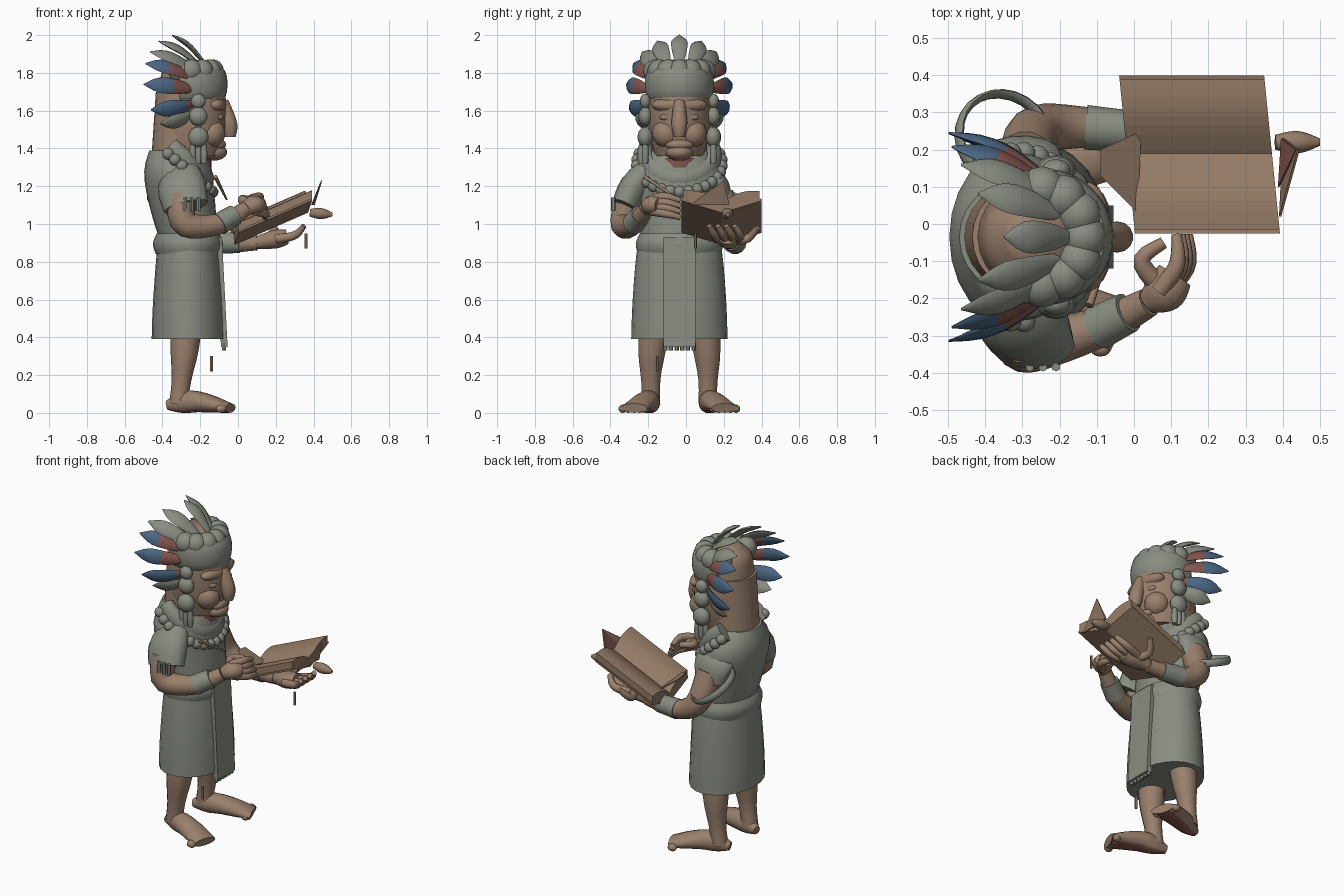
import bpy, bmesh, math
from mathutils import Vector

cube = bpy.data.objects.get("Cube")
if cube:
    bpy.data.objects.remove(cube, do_unlink=True)


def material(name, *rgb):
    mat = bpy.data.materials.new(name)
    mat.use_nodes = True
    mat.diffuse_color = (*rgb, 1)
    mat.node_tree.nodes["Principled BSDF"].inputs["Base Color"].default_value = (*rgb, 1)
    return mat


CLOTH = material("grey green cloth", 0.25, 0.265, 0.22)
SKIN = material("tan skin", 0.32, 0.215, 0.15)
PAPER = material("brown paper", 0.3, 0.2, 0.135)
RED = material("dull red", 0.23, 0.09, 0.075)
BLUE = material("feather blue", 0.07, 0.135, 0.23)
MID = -0.035          # body centre line in y
SIDES = (("right", -1), ("left", 1))


def finish(name, bm, *mats, rule=None, smooth=True):
    bmesh.ops.recalc_face_normals(bm, faces=bm.faces)
    if rule:
        for face in bm.faces:
            face.material_index = rule(face)
    mesh = bpy.data.meshes.new(name)
    bm.to_mesh(mesh)
    bm.free()
    for mat in mats:
        mesh.materials.append(mat)
    ob = bpy.data.objects.new(name, mesh)
    bpy.context.collection.objects.link(ob)
    if smooth:
        bpy.ops.object.select_all(action='DESELECT')
        ob.select_set(True)
        bpy.context.view_layer.objects.active = ob
        bpy.ops.object.shade_smooth_by_angle(angle=math.radians(50))


def resample(rows, count):
    """Even samples of a Catmull-Rom curve through the rows."""
    rows = [Vector(row) for row in rows]
    if len(rows) == 1:
        return rows * (count + 1)
    padded = [rows[0], *rows, rows[-1]]
    samples = []
    for i in range(count + 1):
        u = i / count * (len(rows) - 1)
        k = min(int(u), len(rows) - 2)
        t = u - k
        a, b, c, d = padded[k:k + 4]
        samples.append(b + (c - a) * t / 2 + (a - b * 2.5 + c * 2 - d / 2) * t ** 2
                       + (b * 3 - a - c * 3 + d) * t ** 3 / 2)
    return samples


def sweep(name, path, sizes, *mats, ref=(0, 0, 1), level=False, sides=14, count=9, rule=None):
    """Skin a path; sizes are radii or (width, height) pairs spread along it."""
    centres = resample(path, count)
    pairs = [size if isinstance(size, tuple) else (size, size) for size in sizes]
    bm = bmesh.new()
    rings = []
    for i, (centre, (w, h)) in enumerate(zip(centres, resample(pairs, count))):
        along = (centres[min(i + 1, count)] - centres[max(i - 1, 0)]).normalized()
        side = Vector((1, 0, 0)) if level else along.cross(Vector(ref)).normalized()
        up = Vector((0, 1, 0)) if level else side.cross(along)
        turns = [k * math.tau / sides for k in range(sides)]
        rings.append([bm.verts.new(centre + side * w * math.cos(t) + up * h * math.sin(t)) for t in turns])
    for low, high in zip(rings, rings[1:]):
        for k in range(sides):
            bm.faces.new((low[k - 1], low[k], high[k], high[k - 1]))
    bm.faces.new(rings[0])
    bm.faces.new(rings[-1])
    finish(name, bm, *mats, rule=rule)


def loft(name, x, bottom, top, sizes, mat):
    """Upright body of level oval rings on the centre line."""
    sweep(name, [(x, MID, bottom), (x, MID, top)], sizes, mat, level=True, sides=24)


def ball(name, loc, radius, mat, sx=1, sy=1, sz=1):
    bm = bmesh.new()
    bmesh.ops.create_uvsphere(bm, u_segments=14, v_segments=9, radius=radius)
    bmesh.ops.scale(bm, vec=(sx, sy, sz), verts=bm.verts)
    bmesh.ops.translate(bm, vec=loc, verts=bm.verts)
    finish(name, bm, mat)


def prism(name, outline, offset, mat):
    bm = bmesh.new()
    face = bm.faces.new([bm.verts.new(p) for p in outline])
    extruded = bmesh.ops.extrude_face_region(bm, geom=[face])["geom"]
    moved = [v for v in extruded if isinstance(v, bmesh.types.BMVert)]
    bmesh.ops.translate(bm, vec=offset, verts=moved)
    finish(name, bm, mat, smooth=False)


def front_arc(x, z, rx, ry, drop, count):
    """Points around the front from one side to the other, lowest in the middle."""
    turns = [math.radians(220 * i / (count - 1) - 110) for i in range(count)]
    return [Vector((x + rx * math.cos(t), MID + ry * math.sin(t), z - drop * math.cos(t))) for t in turns]


# Clothing
loft("skirt", -0.262, 0.39, 0.93, [(0.195, 0.255), (0.19, 0.25), (0.175, 0.235), (0.16, 0.215)], CLOTH)
loft("belt", -0.265, 0.84, 0.95, [(0.17, 0.22), (0.185, 0.23), (0.165, 0.21)], CLOTH)
sweep("shirt", [(-0.26, MID, 0.9), (-0.31, MID, 1.2), (-0.32, MID, 1.39)],
      [(0.15, 0.2), (0.175, 0.22), (0.18, 0.24), (0.15, 0.15)], CLOTH, level=True, sides=24)
edge = Vector((-0.09, MID - 0.085, 0.35))
prism("front_panel", [edge, edge + Vector((0.035, 0, 0)), edge + Vector((0.005, 0, 0.58)),
                      edge + Vector((-0.03, 0, 0.58))], (0, 0.17, 0), CLOTH)
for i in range(6):
    strand = Vector((-0.075, MID + 0.03 * (i - 2.5), 0.37))
    sweep("panel_fringe", [strand, strand - Vector((0, 0, 0.04))], [0.012], CLOTH, ref=(1, 0, 0), sides=6)

# Collar with a scalloped rim
rim = front_arc(-0.31, 1.32, 0.175, 0.225, 0.15, 19)
for point in rim:
    ball("collar_scallop", point, 0.032, CLOTH)
centre = Vector((-0.32, MID, 1.42))
sweep("collar", [point.lerp(centre, 0.2) + Vector((0, 0, 0.02)) for point in rim], [(0.045, 0.06)], CLOTH, count=28)
loft("collar_lining", -0.26, 1.3, 1.35, [(0.12, 0.12)], RED)


# Legs, feet and sleeves
def sole(face):
    return int(face.normal.z < -0.85)


for side, s in SIDES:
    def at(x, out, z):
        return Vector((x, MID + s * out, z))

    def inner_thigh(face):
        return int(face.calc_center_median().z > 0.36 and face.normal.y * s < 0 and face.normal.x < 0)

    sweep(side + "_leg", [at(-0.27, 0.13, 0.5), at(-0.29, 0.15, 0.25), at(-0.315, 0.15, 0.05)],
          [0.085, 0.075, 0.052, 0.05], SKIN, RED, level=True, rule=inner_thigh)
    sweep(side + "_foot", [at(-0.375, 0.13, 0.04), at(-0.23, 0.17, 0.06), at(-0.04, 0.24, 0.025)],
          [0.025, (0.052, 0.06), (0.07, 0.05), (0.075, 0.025)], SKIN, RED, rule=sole)
    for i in range(5):
        ball(side + "_toe", at(-0.05 - 0.01 * i, 0.18 + 0.03 * i, 0.022), 0.022, SKIN, sx=1.3)
    ball(side + "_collar_knot", at(-0.29, 0.165, 1.38), 0.02, RED)

sweep("right_sleeve", [(-0.32, -0.14, 1.27), (-0.3, -0.26, 1.2), (-0.275, -0.32, 1.09)],
      [(0.11, 0.08), (0.13, 0.085), (0.12, 0.075)], CLOTH, ref=(0, 1, 0.3))
sweep("left_sleeve", [(-0.32, 0.07, 1.27), (-0.31, 0.17, 1.2), (-0.3, 0.2, 1.1)],
      [(0.11, 0.08), (0.12, 0.06), (0.09, 0.04)], CLOTH, ref=(0, 1, -0.3))
for i in range(3):
    top = Vector((-0.28 + 0.035 * i, -0.385, 1.14))
    sweep("sleeve_tassel", [top, top - Vector((0, 0, 0.07))], [0.012], CLOTH, ref=(1, 0, 0), sides=6)


# Arms, cuffs and hands
def arm(side, joints, palm, across, ahead, curl, thumb):
    joints = [Vector(j) for j in joints]
    palm, across, ahead, curl = Vector(palm), Vector(across), Vector(ahead), Vector(curl)
    sweep(side + "_arm", joints, [0.075, 0.07, 0.055, 0.04], SKIN, ref=(0, 1, 0.2), count=14)
    sweep(side + "_cuff", [joints[2], joints[2].lerp(joints[3], 0.6)], [0.06, 0.055], CLOTH)
    sweep(side + "_palm", [joints[3], palm, palm + ahead * 0.6], [0.035, (0.06, 0.05), (0.05, 0.04)], SKIN)
    for i in range(4):
        spread = across * (i - 1.5)
        knuckle = palm + spread + ahead
        sweep(side + "_finger", [palm + spread * 0.7, knuckle, knuckle + curl], [0.025, 0.022, 0.014], SKIN)
    sweep(side + "_thumb", [palm] + [palm + Vector(t) for t in thumb], [0.028, 0.023, 0.016], SKIN)


arm("right", [(-0.3, -0.3, 1.15), (-0.28, -0.33, 1), (-0.1, -0.28, 1), (0.04, -0.21, 1.08)],
    (0.08, -0.18, 1.1), (0.01, 0, -0.03), (0.05, 0.07, 0), (0, 0.08, -0.02), [(-0.06, 0.08, 0.03), (0, 0.13, 0.03)])
arm("left", [(-0.29, 0.18, 1.15), (-0.26, 0.25, 0.98), (-0.13, 0.26, 0.9), (0.1, 0.24, 0.9)],
    (0.2, 0.22, 0.92), (0, -0.045, 0), (0.1, 0, 0.02), (0.05, -0.03, 0.05), [(-0.04, 0.1, 0), (0, 0.16, 0.06)])

# Loose sleeve hoop
tilt, across = Vector((0.08, 0.08, -0.08)), Vector((0.09, -0.09, 0))
hoop = [Vector((-0.35, 0.23, 1.1)) + tilt * math.cos(t) + across * math.sin(t)
        for t in [k * math.tau / 24 for k in range(25)]]
sweep("sleeve_hoop", hoop, [(0.01, 0.022)], CLOTH, ref=tilt.cross(across), sides=8, count=24)

# Head and face
loft("neck", -0.305, 1.25, 1.7, [(0.16, 0.15), (0.13, 0.14)], SKIN)
sweep("head", [(-0.26, MID, 1.36), (-0.245, MID, 1.7), (-0.28, MID, 1.87)],
      [(0.16, 0.13), (0.185, 0.165), (0.175, 0.16), (0.14, 0.135), (0.06, 0.06)], SKIN, level=True, sides=24, count=16)
sweep("nose", [(-0.08, MID, 1.65), (-0.045, MID, 1.53), (-0.04, MID, 1.46)], [0.03, 0.042, 0.028], SKIN, ref=(1, 0, 0))
ball("mouth", (-0.1, MID, 1.42), 0.075, SKIN, sx=0.5, sz=0.4)
ball("chin", (-0.13, MID, 1.38), 0.075, SKIN, sz=0.6)
ball("brow", (-0.12, MID, 1.63), 0.15, SKIN, sx=0.4, sz=0.3)
for side, s in SIDES:
    ball(side + "_cheek", (-0.14, MID + s * 0.07, 1.48), 0.075, SKIN)
    ball(side + "_eyelid", (-0.1, MID + s * 0.065, 1.565), 0.04, SKIN, sx=0.6, sz=0.5)

# Headband
sweep("headband", front_arc(-0.25, 1.74, 0.165, 0.155, 0, 9), [(0.03, 0.085)], CLOTH, count=24)
for point in front_arc(-0.265, 1.81, 0.13, 0.13, 0, 9):
    ball("headband_lobe", point, 0.062, CLOTH)

# Ear ornaments
for side, s in SIDES:
    y = MID + s * 0.18
    for z, radius in ((1.65, 0.04), (1.57, 0.05), (1.46, 0.055)):
        ball(side + "_ear_bead", (-0.21, y, z), radius, CLOTH, sy=0.75)
    for i in range(3):
        top = Vector((-0.24 + 0.03 * i, y, 1.42))
        sweep(side + "_ear_tassel", [top, top - Vector((0, 0, 0.1))], [0.014, 0.018, 0.014], CLOTH, ref=(1, 0, 0), sides=8)


# Fan of feathers behind the headband
def feather(name, s, degrees, dyed):
    turn = math.radians(degrees)
    fan = Vector((0, s * math.sin(turn), math.cos(turn)))
    hub = Vector((0, MID, 1.68))
    base = hub + fan * 0.16 - Vector((0.17 + 0.06 * math.sin(turn), 0, 0))
    tip = hub + fan * (0.32 - 0.025 * turn) - Vector((0.35 + 0.15 * math.sin(turn * 1.25), 0, 0))
    span = tip - base

    def banded(face):
        return int((face.calc_center_median() - base).dot(span) < dyed * span.length_squared)

    sweep(name, [base, base.lerp(tip, 0.5) + fan * 0.025, tip],
          [(0.015, 0.008), (0.038, 0.013), (0.042, 0.013), (0.003, 0.003)],
          BLUE if dyed else CLOTH, RED, ref=fan, sides=8, rule=banded)


feather("crown_feather", 1, 0, 0)
for side, s in SIDES:
    for degrees, dyed in ((22, 0), (40, 0), (55, 0.55), (78, 0.5), (106, 0.15), (124, 0)):
        feather(side + "_feather", s, degrees, dyed)


# Open book, tilted toward the reader
def fold(y):
    return 0.89 + 0.3 * abs(y - 0.19)


def book_part(name, start, end, low, high):
    ys = [start + (end - start) * i / 8 for i in range(9)]
    lower = [(-0.1 * y, y, fold(y) + low) for y in ys]
    upper = [(-0.1 * y, y, fold(y) + high + (high - low) * math.sin(i * math.pi / 8) / 2) for i, y in enumerate(ys)]
    prism(name, lower + upper[::-1], (0.39, 0, 0.17), PAPER)


book_part("right_cover", -0.025, 0.19, 0, 0.012)
book_part("left_cover", 0.19, 0.4, 0, 0.012)
book_part("right_pages", -0.015, 0.19, 0.012, 0.055)
book_part("left_pages", 0.19, 0.39, 0.012, 0.055)
prism("lifted_page", [(0.39, 0.02, 1.1), (0.4, 0.23, 1.1), (0.44, 0.2, 1.23)], (0.006, 0, 0), PAPER)
prism("page_lining", [(0.387, 0.1, 1.1), (0.395, 0.23, 1.1), (0.435, 0.2, 1.22)], (0.004, 0, 0), RED)
prism("curled_page", [(0.01, 0.03, 1), (-0.09, 0.13, 1.06), (-0.09, 0.2, 1.05), (0.02, 0.25, 0.97)], (0, 0, 0.007), PAPER)
sweep("bookmark", [(0.38, 0.22, 1.06), (0.5, 0.22, 1.05)], [0.02, 0.03, 0.01], PAPER)

# Pen and loose splinters
sweep("pen", [(-0.12, -0.22, 1.25), (-0.06, -0.04, 1.13)], [0.011, 0.005], PAPER, sides=8)
for foot in (Vector((0.36, 0.05, 0.87)), Vector((-0.14, -0.15, 0.22))):
    sweep("splinter", [foot, foot + Vector((0, 0, 0.08))], [0.008], PAPER, ref=(1, 0, 0), sides=6)
